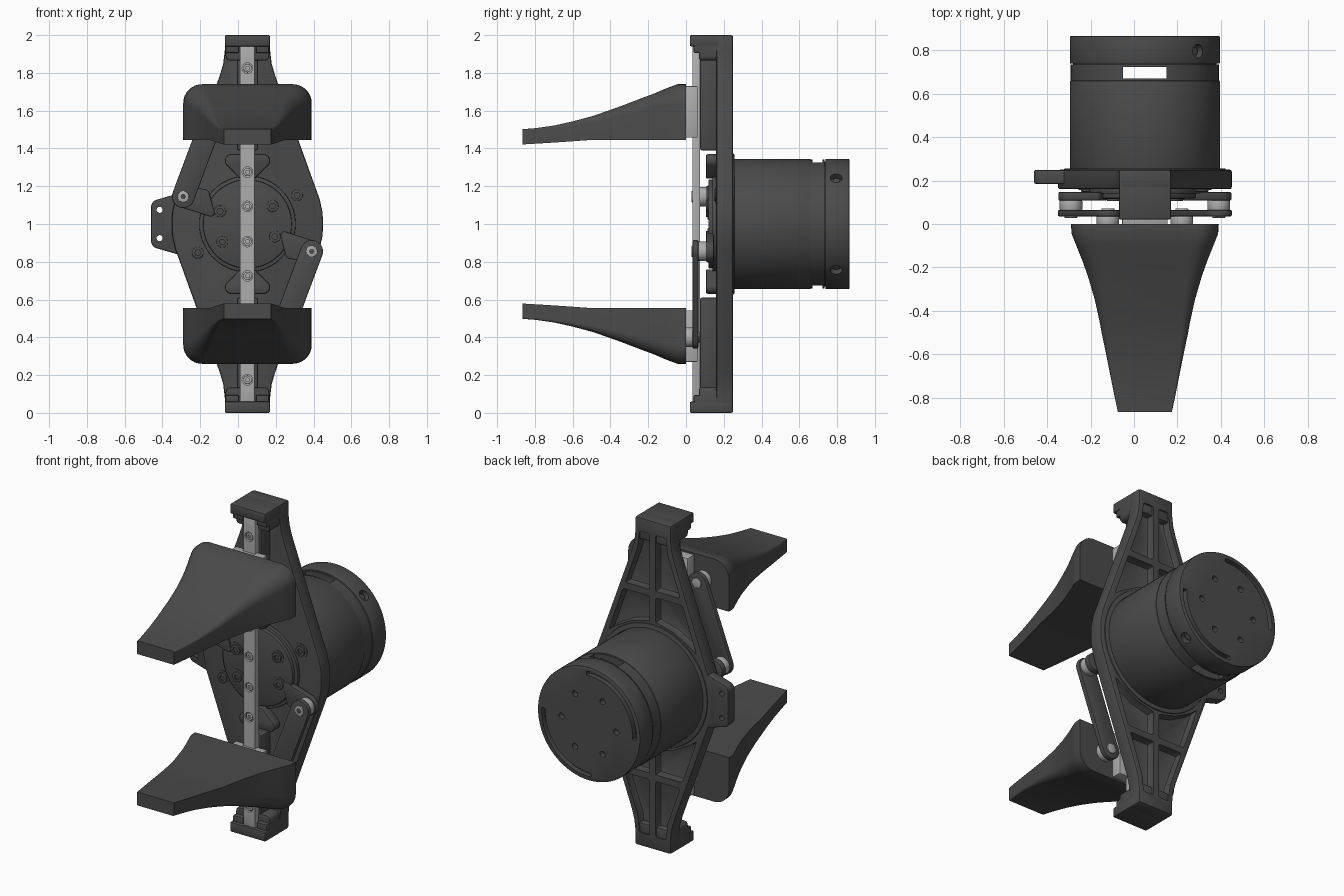
import bpy, bmesh, math
from mathutils import Matrix, Vector
from mathutils.geometry import convex_hull_2d

if "Cube" in bpy.data.objects:
    bpy.data.objects.remove(bpy.data.objects["Cube"])

# Local frame: motor axis at x=0, z=0; everything is shifted into place at the end
def material(name, v):
    m = bpy.data.materials.new(name)
    m.diffuse_color = (v, v, v, 1)
    m.use_nodes = True
    m.node_tree.nodes["Principled BSDF"].inputs["Base Color"].default_value = m.diffuse_color
    return m

DARK, STEEL = material("dark_metal", 0.07), material("bright_steel", 0.42)
HALF_TURN = Matrix.Rotation(math.pi, 4, 'Y')

def apply_mod(o, kind, **kw):
    m = o.modifiers.new(kind, kind)
    for k, v in kw.items():
        setattr(m, k, v)
    bpy.context.view_layer.objects.active = o
    bpy.ops.object.modifier_apply(modifier=m.name)

def finish(bm, name, mat, bevel=0):
    bmesh.ops.recalc_face_normals(bm, faces=bm.faces)
    me = bpy.data.meshes.new(name)
    bm.to_mesh(me)
    bm.free()
    me.materials.append(mat)
    o = bpy.data.objects.new(name, me)
    bpy.context.collection.objects.link(o)
    if bevel:
        apply_mod(o, 'BEVEL', width=bevel, segments=2, limit_method='ANGLE', angle_limit=math.radians(40))
    return o

def prism(name, pts, y0, y1, mat=DARK, bevel=0.0, matrix=None):
    """Extrude an (x, z) outline from y0 to y1."""
    bm = bmesh.new()
    f = bm.faces.new([bm.verts.new((x, y0, z)) for x, z in pts])
    r = bmesh.ops.extrude_face_region(bm, geom=[f])
    bmesh.ops.translate(bm, vec=(0, y1 - y0, 0), verts=[v for v in r['geom'] if isinstance(v, bmesh.types.BMVert)])
    if matrix:
        bm.transform(matrix)
    return finish(bm, name, mat, bevel)

def circle(x, z, r, n=32):
    return [(x + r * math.cos(2 * math.pi * i / n), z + r * math.sin(2 * math.pi * i / n)) for i in range(n)]

def rounded(*circles):
    """Outline wrapped around several circles (x, z, r)."""
    p = [q for c in circles for q in circle(*c)]
    return [p[i] for i in convex_hull_2d([Vector(q) for q in p])]

def rect(x0, x1, z0, z1):
    return [(x0, z0), (x1, z0), (x1, z1), (x0, z1)]

def cut(o, *cutters):
    for c in cutters:
        apply_mod(o, 'BOOLEAN', operation='DIFFERENCE', object=c)
        bpy.data.objects.remove(c)
    return o

def copy(o, name, matrix=HALF_TURN):
    d = o.copy()
    d.data = o.data.copy()
    d.data.transform(matrix)
    d.name = name
    bpy.context.collection.objects.link(d)
    return d

def screw(name, x, z, y, r=0.036, mat=DARK):
    prism(name + "_collar", circle(x, z, r * 1.2), y - 0.003, y + 0.01, mat)
    s = prism(name, circle(x, z, r * 0.85), y - 0.012, y + 0.01, mat, 0.003)
    cut(s, prism("cutter", circle(x, z, r * 0.45, 6), y - 0.03, y))

# Base plate with ribbed pockets on the back
quad = [(.40, 0), (.398, .06), (.383, .13), (.17, .72), (.145, .79), (.128, .85), (.12, .92), (.12, 1)]
side = quad + [(-x, z) for x, z in quad[::-1]]
plate = prism("base_plate", side + [(-x, -z) for x, z in side[1:-1]], .16, .25, bevel=.01)
low = [(.02, .39), (.14, .36), (.25, .30), (.295, .265), (.2, .54), (.02, .54)]
high = [(.02, .58), (.185, .58), (.135, .72), (.1, .82), (.09, .92), (.02, .92)]
for poly in (low, high):
    for sx in (1, -1):
        for sz in (1, -1):
            cut(plate, prism("cutter", [(x * sx, z * sz) for x, z in poly], .2, .3, bevel=.012))
prism("motor_flange", circle(0, 0, .372, 64), .2, .256, bevel=.006)

# Side tab with two holes
tab = prism("side_tab", rounded((-.47, .09, .04), (-.47, -.09, .04), (-.3, .15, .03), (-.3, -.15, .03)), .185, .249, bevel=.008)
cut(tab, *[prism("cutter", circle(-.465, z, .016), 0, 1) for z in (.075, -.075)])

# End blocks, rail spines and triangular bosses at both ends
block = prism("top_end_block", rect(-.12, .12, .94, 1), .02, .24, bevel=.008)
seat = prism("top_rail_seat", rounded((-.09, .89, .025), (.09, .89, .025), (-.1, .96, .02), (.1, .96, .02)), .07, .24, bevel=.008)
lugs = [prism("lug", rect(s * .08 - .035, s * .08 + .035, .905, .96), .04, .1, bevel=.008) for s in (1, -1)]
spine = prism("top_rail_spine", rect(-.055, .055, .39, .9), .074, .17, bevel=.01)
boss = prism("top_boss", rounded((-.085, .335, .035), (.085, .335, .035), (-.03, .265, .025), (.03, .265, .025)), .105, .17, bevel=.01)
for o in (block, seat, spine, boss):
    copy(o, o.name.replace("top", "bottom"))
for i, o in enumerate(lugs):
    o.name = f"top_lug_{i}"
    copy(o, f"bottom_lug_{i}")

# Motor housing, vented ring and cap
prism("motor_body", circle(0, 0, .345, 96), .25, .66, bevel=.005)
ring = prism("motor_ring", circle(0, 0, .341, 96), .658, .733)
cut(ring, prism("cutter", rect(-.1, .1, -1, 1), .67, .722))
prism("motor_neck", circle(0, 0, .33, 64), .73, .745)
cap = prism("motor_cap", circle(0, 0, .345, 96), .738, .865, bevel=.005)
for k in range(4):
    turn = Matrix.Rotation(math.radians(45 + 90 * k), 4, 'Y')
    radial = turn @ Matrix.Translation((0, .795, 0)) @ Matrix.Rotation(math.pi / 2, 4, 'X')
    cut(cap, prism("cutter", circle(0, 0, .032, 24), .31, .4, matrix=radial))
    prism(f"cap_screw_{k}", circle(0, 0, .018, 24), .3, .325, matrix=radial)
for a in (135, -45):
    ang = [math.radians(a - 48 + 4 * i) for i in range(25)]
    arc = [(.32 * math.cos(t), .32 * math.sin(t)) for t in ang] + [(.295 * math.cos(t), .295 * math.sin(t)) for t in ang[::-1]]
    cut(cap, prism("cutter", arc, .835, .9))
cut(cap, *[prism("cutter", circle(x, z, .018, 20), .83, .9) for x, z in circle(0, 0, .185, 6)])

# Rotating disc and its screws
prism("disc_collar", circle(0, 0, .255, 64), .14, .17, bevel=.004)
prism("rotor_disc", circle(0, 0, .235, 64), .118, .17, bevel=.006)
for i, (x, z) in enumerate([(-.145, .067), (-.133, -.095), (.133, .095), (.145, -.067)]):
    screw(f"rotor_screw_{i}", x, z, .118)
for i, s in enumerate((1, -1)):
    screw(f"plate_screw_{i}", s * .263, s * .152, .16)

# Crank arms, links, bushings and pins
A, B = (-.34, .145), (-.17, .6)
crank = [prism("left_crank_arm", rounded((*A, .058), (-.23, .155, .03), (-.195, .06, .02)), .108, .147, bevel=.006),
         prism("left_link", rounded((*A, .06), (*B, .06)), .035, .065, bevel=.006),
         prism("left_crank_bushing", circle(*A, .052), .064, .11, STEEL, .004),
         prism("left_crank_pin", circle(*A, .03), .028, .12, STEEL, .003),
         prism("left_jaw_bushing", circle(*B, .052), -.005, .037, STEEL, .004),
         prism("left_jaw_pin", circle(*B, .03), .03, .072, STEEL, .003)]
cut(crank[3], prism("cutter", circle(*A, .015, 6), 0, .045))
for o in crank:
    copy(o, o.name.replace("left", "right"))

# Linear rail with countersunk screws
rail = prism("linear_rail", rect(-.04, .04, -.95, .95), .034, .075, STEEL, .005)
for i, z in enumerate([.825, .275, .093, -.093, -.275, -.825]):
    cut(rail, prism("cutter", circle(0, z, .028, 24), 0, .05))
    s = prism(f"rail_screw_{i}", circle(0, z, .022, 24), .038, .06, STEEL, .002)
    cut(s, prism("cutter", circle(0, z, .011, 6), 0, .05))

# Carriages wrapped round the rail
carriage = prism("top_carriage", rect(-.105, .105, .457, .73), -.005, .062, STEEL, .005)
cut(carriage, prism("cutter", rect(-.042, .042, 0, 1), .032, .1))
copy(carriage, "bottom_carriage")

# Curved jaw lofted along y: (y, half width, bottom, top)
stations = [(0, .34, .445, .74), (-.045, .337, .445, .74), (-.1, .315, .445, .72), (-.17, .287, .445, .69),
            (-.24, .262, .445, .664), (-.35, .23, .445, .622), (-.455, .207, .445, .585), (-.5, .199, .445, .57),
            (-.6, .178, .438, .543), (-.7, .158, .431, .521), (-.8, .138, .425, .507), (-.866, .124, .421, .502)]
bm = bmesh.new()
prev = None
for y, w, b, t in stations:
    r = .005 + .095 * max(0, t - .5) / .24
    arc = [(w - r + r * math.cos(a), t - r + r * math.sin(a)) for a in [i * math.pi / 16 for i in range(9)]]
    loop = [bm.verts.new((x, y, z)) for x, z in [(-w, b), (w, b)] + arc + [(-x, z) for x, z in arc[::-1]]]
    if prev:
        for i in range(len(loop)):
            j = (i + 1) % len(loop)
            bm.faces.new((prev[i], prev[j], loop[j], loop[i]))
    else:
        bm.faces.new(loop)
    prev = loop
bm.faces.new(prev)
jaw = finish(bm, "top_jaw", DARK)

# Tapered pocket in the outer face and four mounting holes
tilt = Matrix.Rotation(math.pi / 2, 4, 'X')
cut(jaw, prism("cutter", [(-.145, -.08), (.145, -.08), (.128, -1), (-.128, -1)], -.9, -.502, bevel=.018, matrix=tilt))
cut(jaw, *[prism("cutter", circle(x, z, .014, 20), -.12, -.03) for x in (-.073, .073) for z in (.54, .637)])
copy(jaw, "bottom_jaw")

# Move into place and smooth the curved surfaces
bpy.ops.object.select_all(action='DESELECT')
for o in bpy.context.scene.objects:
    o.location = (.05, 0, 1)
    o.select_set(True)
bpy.context.view_layer.objects.active = jaw
bpy.ops.object.shade_smooth_by_angle(angle=math.radians(30))
